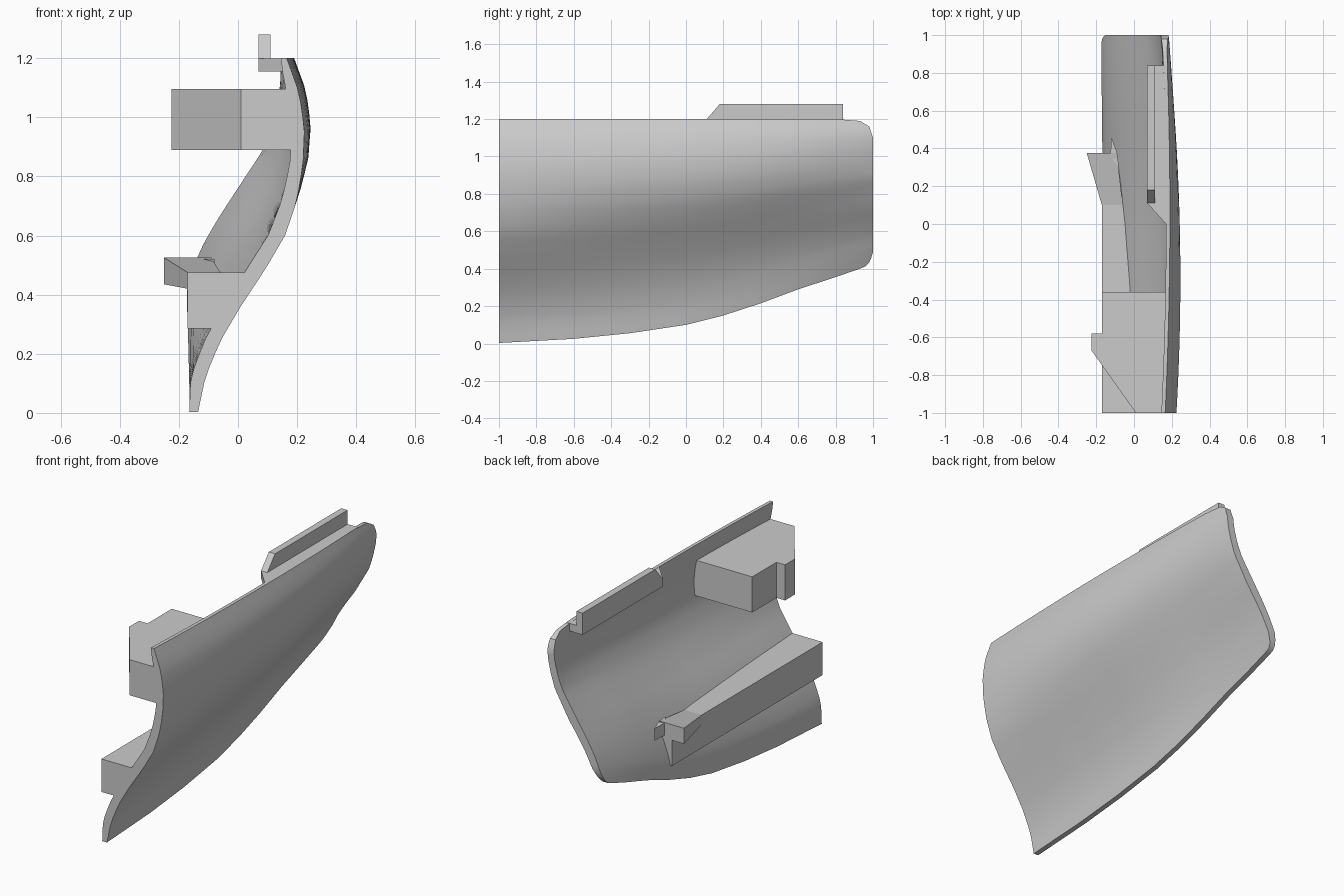
import bpy
import bmesh

cube = bpy.data.objects.get("Cube")
if cube:
    bpy.data.objects.remove(cube, do_unlink=True)

# Single plain grey finish
grey = bpy.data.materials.new("light grey")
grey.use_nodes = True
colour = (0.6, 0.6, 0.6, 1)
grey.diffuse_color = colour
grey.node_tree.nodes["Principled BSDF"].inputs["Base Color"].default_value = colour


def interp(knots, t):
    """Linear interpolation through (position, value) pairs."""
    for (a, va), (b, vb) in zip(knots, knots[1:]):
        if t <= b:
            return va + (vb - va) * max(0, t - a) / (b - a)
    return knots[-1][1]


def even(values):
    return [(i / (len(values) - 1), v) for i, v in enumerate(values)]


def loft(name, rings, smooth=False):
    """Skin equal closed rings; each ring is capped by pairing its two halves."""
    bm = bmesh.new()
    loops = [[bm.verts.new(p) for p in ring] for ring in rings]
    n = len(loops[0])
    for a, b in zip(loops, loops[1:]):
        for i in range(n):
            j = (i + 1) % n
            bm.faces.new((a[i], a[j], b[j], b[i]))
    for cap in (loops[0], loops[-1]):
        if smooth:
            for i in range(n // 2 - 1):
                bm.faces.new((cap[i], cap[i + 1], cap[n - 2 - i], cap[n - 1 - i]))
        else:
            bm.faces.new(cap)
    bmesh.ops.recalc_face_normals(bm, faces=bm.faces)
    mesh = bpy.data.meshes.new(name)
    bm.to_mesh(mesh)
    bm.free()
    mesh.materials.append(grey)
    obj = bpy.data.objects.new(name, mesh)
    bpy.context.collection.objects.link(obj)
    if smooth:
        bpy.ops.object.select_all(action="DESELECT")
        obj.select_set(True)
        bpy.context.view_layer.objects.active = obj
        bpy.ops.object.shade_smooth_by_angle(angle=0.6)
    return obj


def slab(name, plan, low, high):
    return loft(name, [[(x, y, z) for x, y in plan] for z in (low, high)])


# Curved panel: front, middle and back cross-sections blended along its length
FRONT = even([-.135, -.11, -.06, .01, .09, .16, .20, .22, .225, .208, .165])
MIDDLE = even([-.135, -.11, -.07, -.015, .055, .13, .195, .232, .243, .23, .19])
BACK = even([-.145, -.10, -.06, -.01, .045, .09, .135, .16, .178, .185, .17])
THICK = [(0, .03), (.1, .05), (.4, .064), (.7, .045), (.93, .04), (1, .02)]
BASE = [(-1, .003), (-.6, .025), (-.3, .055), (0, .1), (.2, .15), (.4, .215),
        (.6, .29), (.8, .355), (1, .42)]
LOWER_CORNER = [(.9, 0), (.96, .006), (.985, .025), (1, .07)]
UPPER_CORNER = [(.85, 0), (.93, .01), (.98, .04), (1, .1)]


def panel_ring(y):
    base = interp(BASE, y)
    low = base + interp(LOWER_CORNER, y)
    high = 1.2 - interp(UPPER_CORNER, y)
    outer, inner = [], []
    steps = 24
    for i in range(steps + 1):
        z = low + (high - low) * i / steps
        u = (z - base) / (1.2 - base)
        f, m, b = (interp(k, u) for k in (FRONT, MIDDLE, BACK))
        x = m + (b - f) / 2 * y + ((f + b) / 2 - m) * y * y
        outer.append((x, y, z))
        inner.append((x - interp(THICK, u), y, z))
    return outer + inner[::-1]


stations = [-1 + i * .1 for i in range(19)] + [.93, .96, .98, .99, 1]
loft("curved_panel", [panel_ring(y) for y in stations], smooth=True)

# Upper mounting block with a slanted nose and a small side tab
slab("upper_block", [(.19, -1), (.01, -1), (-.225, -.67), (-.225, -.58),
                     (-.17, -.58), (-.17, -.36), (.2, -.36)], .89, 1.095)

# Lower ledge, narrowing towards the back as the panel closes in
loft("lower_ledge", [
    [(-.17, y, .475), (top, y, .475), (bottom, y, .285), (-.17, y, .285)]
    for y, top, bottom in ((-1, .05, -.07), (.37, -.07, -.14))])

# Flared tail on the ledge
loft("ledge_tail", [
    [(-.17, .1, z0), (-.25, .375, z1), (-.09, .375, z1), (-.06, .1, z0)]
    for z0, z1 in ((.42, .435), (.475, .525))])
slab("tail_spur", [(-.125, .36), (-.12, .46), (-.09, .38), (-.08, .3)], .45, .52)

# Clip rail along the top edge: chamfered foot and upright with a sloped nose
slab("rail_foot", [(.07, .84), (.07, .11), (.17, 0), (.175, .84)], 1.155, 1.199)
loft("rail_upright", [
    [(x, .11, 1.199), (x, .84, 1.199), (x, .84, 1.28), (x, .18, 1.28)]
    for x in (.07, .11)])
